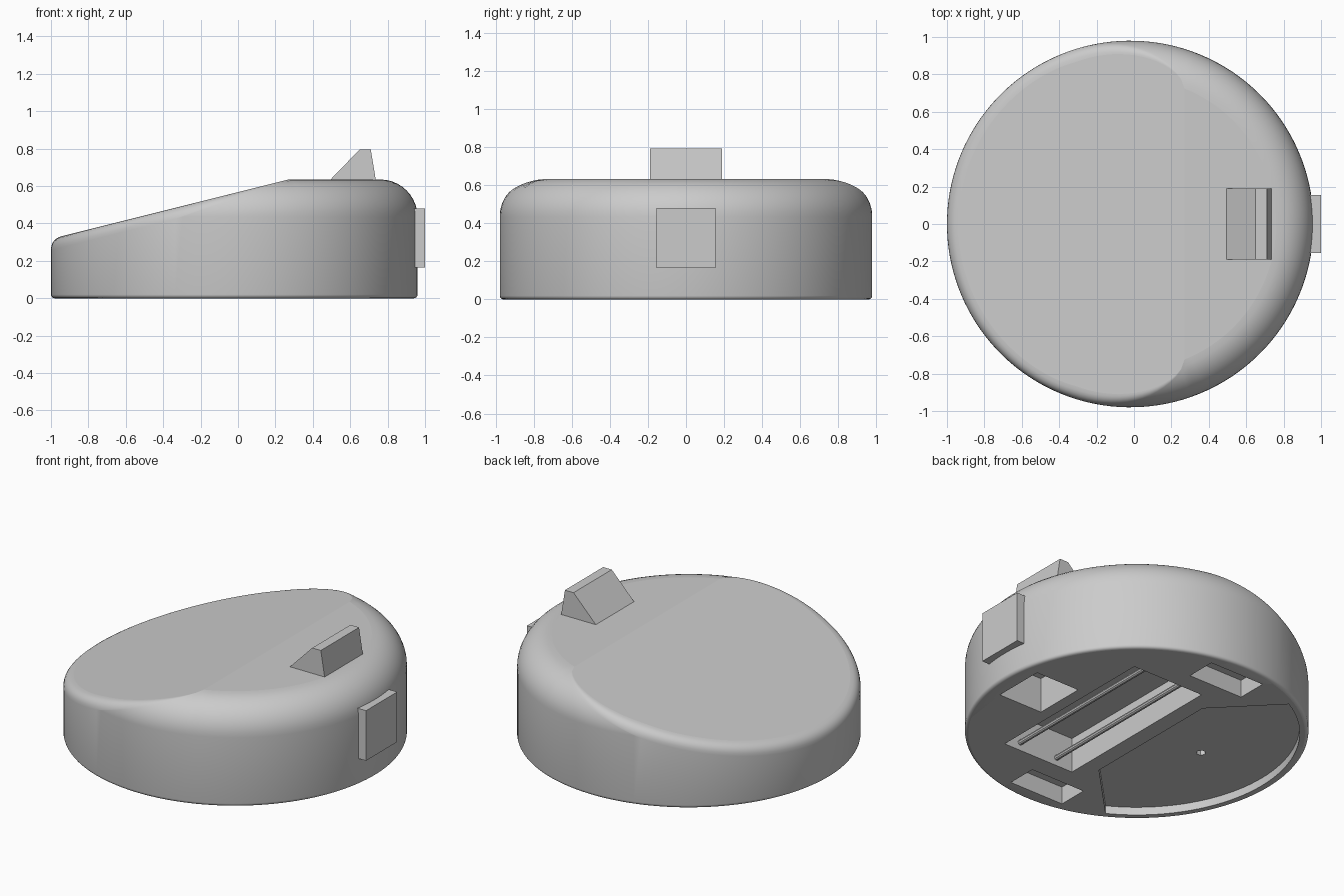
import bpy, bmesh, math
from mathutils import Vector

if "Cube" in bpy.data.objects:
    bpy.data.objects.remove(bpy.data.objects["Cube"])

CX, R, TOP, FILLET = -0.02, 0.98, 0.635, 0.20
CREASE, SLOPE, FOOT = 0.27, 0.25, 0.02
WALL = TOP - FILLET
S_MAX = WALL + FILLET * math.pi / 2

grey = bpy.data.materials.new("light_grey")
grey.use_nodes = True
grey.diffuse_color = (0.6, 0.6, 0.6, 1)
grey.node_tree.nodes["Principled BSDF"].inputs["Base Color"].default_value = (0.6, 0.6, 0.6, 1)


def finish(name, bm):
    bmesh.ops.recalc_face_normals(bm, faces=bm.faces)
    mesh = bpy.data.meshes.new(name)
    bm.to_mesh(mesh)
    bm.free()
    mesh.materials.append(grey)
    obj = bpy.data.objects.new(name, mesh)
    bpy.context.collection.objects.link(obj)
    return obj


def prism(name, outline, axis, low, high):
    """Extrude a 2D outline: axis 'z' takes (x, y), axis 'y' takes (x, z)."""
    bm = bmesh.new()
    place = (lambda a, b, h: (a, b, h)) if axis == "z" else (lambda a, b, h: (a, h, b))
    face = bm.faces.new([bm.verts.new(place(a, b, low)) for a, b in outline])
    moved = bmesh.ops.extrude_face_region(bm, geom=[face])["geom"]
    verts = [v for v in moved if isinstance(v, bmesh.types.BMVert)]
    bmesh.ops.translate(bm, verts=verts, vec=place(0, 0, high - low))
    return finish(name, bm)


def box(name, x0, x1, y0, y1, z0, z1):
    return prism(name, [(x0, y0), (x1, y0), (x1, y1), (x0, y1)], "z", z0, z1)


def circle(cx, cy, radius, count):
    return [(cx + radius * math.cos(math.tau * i / count),
             cy + radius * math.sin(math.tau * i / count)) for i in range(count)]


# Body: domed drum whose top is cut by a sloping plane, edge softly rounded
def dome(s):
    if s < WALL:
        return Vector((R, s))
    a = (s - WALL) / FILLET
    return Vector((R - FILLET + FILLET * math.cos(a), WALL + FILLET * math.sin(a)))


def plane(u, angle):
    return min(TOP, TOP - SLOPE * (CREASE - CX - u * math.cos(angle)))


def column(angle):
    lo, hi = 0.0, S_MAX
    for _ in range(40):
        mid = (lo + hi) / 2
        p = dome(mid)
        lo, hi = (mid, hi) if p.y < plane(p.x, angle) else (lo, mid)
    corner = dome(lo)
    inset = 0.06 * min(1, max(0, (CREASE - CX - corner.x * math.cos(angle)) / 0.6))
    begin = lo - inset
    end_u = corner.x - inset
    end = Vector((end_u, plane(end_u, angle)))
    pts = [Vector((R - FOOT + FOOT * math.sin(k * math.pi / 8),
                   FOOT - FOOT * math.cos(k * math.pi / 8))) for k in range(5)]
    first = min(WALL, begin)
    pts += [dome(first + (begin - first) * k / 10) for k in range(11)]
    start = dome(begin)
    for k in range(1, 7):
        t = k / 6
        pts.append(start * (1 - t) ** 2 + corner * (2 * t * (1 - t)) + end * t ** 2)
    return [(CX + p.x * math.cos(angle), p.x * math.sin(angle), p.y) for p in pts]


turn = math.acos((CREASE - CX) / (R - FILLET))
NF, NS = 56, 88
angles = [-turn + 2 * turn * i / NF for i in range(NF)]
angles += [turn + (math.tau - 2 * turn) * i / NS for i in range(NS)]
bm = bmesh.new()
cols = [[bm.verts.new(p) for p in column(a)] for a in angles]
for i, col in enumerate(cols):
    nxt = cols[(i + 1) % len(cols)]
    for k in range(len(col) - 1):
        bm.faces.new((col[k], nxt[k], nxt[k + 1], col[k + 1]))
bm.faces.new([c[-1] for c in cols[:NF + 1]])
bm.faces.new([c[-1] for c in cols[NF:] + cols[:1]])
bm.faces.new([c[0] for c in reversed(cols)])
bmesh.ops.remove_doubles(bm, verts=bm.verts, dist=0.0003)
body = finish("body", bm)

# Recesses in the underside
arc = math.radians(119)
crescent = [(CX - 0.105, -0.46), (CX - 0.105, 0.46)]
for i in range(41):
    a = arc + (math.tau - 2 * arc) * i / 40
    crescent.append((CX + 0.93 * math.cos(a), 0.93 * math.sin(a)))
cutters = [
    prism("crescent_cutter", crescent, "z", -0.1, 0.05),
    prism("peg_hole_cutter", circle(-0.5, 0, 0.028, 6), "z", -0.1, 0.12),
    box("slot_cutter", CX, CX + 0.5, -0.575, 0.575, -0.1, 0.22),
    box("end_pocket_cutter", 0.555, 0.86, -0.165, 0.165, -0.1, 0.22),
]
for side in (-1, 1):
    y0, y1 = sorted((side * 0.70, side * 0.89))
    cutters.append(box("side_pocket_cutter", CX - 0.19, CX + 0.19, y0, y1, -0.1, 0.11))

bpy.context.view_layer.objects.active = body
for cutter in cutters:
    cutter.hide_render = True
    mod = body.modifiers.new("recess", "BOOLEAN")
    mod.operation = "DIFFERENCE"
    mod.solver = "EXACT"
    mod.object = cutter
    bpy.ops.object.modifier_apply(modifier=mod.name)
    bpy.data.objects.remove(cutter)

# Smooth rounded walls, crisp flat panels
bpy.ops.object.select_all(action="DESELECT")
body.select_set(True)
bpy.ops.object.shade_smooth_by_angle(angle=math.radians(30))
for poly in body.data.polygons:
    if poly.area > 0.1:
        poly.use_smooth = False

# Rails inside the slot
for name, x in (("inner_rail", 0.095), ("outer_rail", 0.365)):
    prism(name, circle(x, 0.05, 0.016, 10), "y", -0.575, 0.575)

# Wedge on top and square plate on the end wall
prism("top_wedge", [(0.49, 0.63), (0.65, 0.795), (0.71, 0.795), (0.737, 0.63)], "y", -0.19, 0.19)
box("end_plate", 0.94, 1.0, -0.155, 0.155, 0.165, 0.48)
